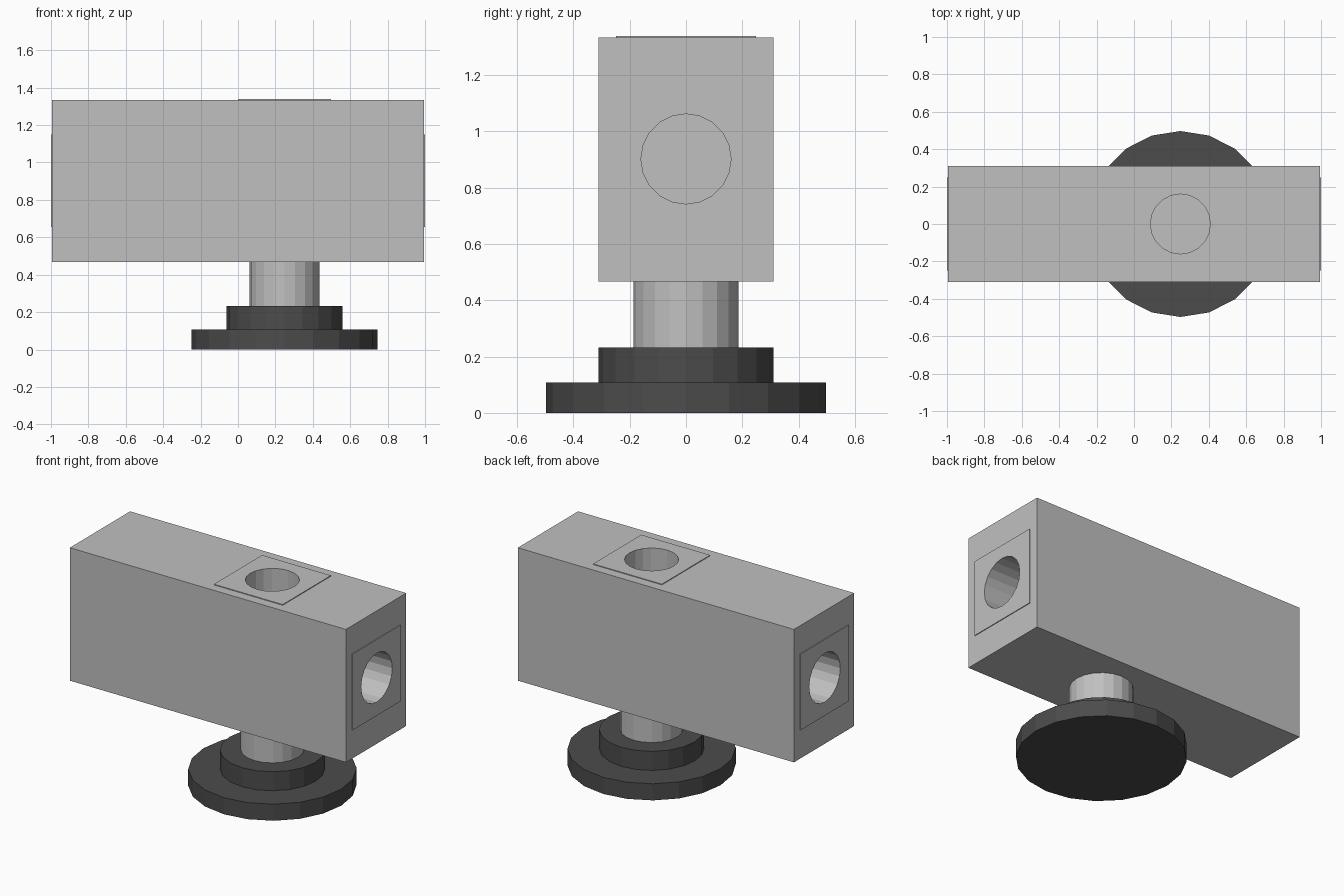
import bpy
from math import pi

cube = bpy.data.objects.get("Cube")
if cube:
    bpy.data.objects.remove(cube, do_unlink=True)


def material(name, value):
    m = bpy.data.materials.new(name)
    m.use_nodes = True
    col = (value, value, value, 1)
    m.diffuse_color = col
    m.node_tree.nodes["Principled BSDF"].inputs["Base Color"].default_value = col
    return m


light = material("light grey", 0.53)
dark = material("dark grey", 0.072)


def box(name, centre, size, mat):
    bpy.ops.mesh.primitive_cube_add(size=1, location=centre)
    o = bpy.context.object
    o.name, o.scale = name, size
    bpy.ops.object.transform_apply(location=False, rotation=False, scale=True)
    o.data.materials.append(mat)
    return o


def disc(name, centre, radius, depth, mat, rotation=(0, 0, 0)):
    bpy.ops.mesh.primitive_cylinder_add(vertices=20, radius=radius, depth=depth,
                                        location=centre, rotation=rotation)
    o = bpy.context.object
    o.name = name
    o.data.materials.append(mat)
    return o


def cut(target, cutter):
    mod = target.modifiers.new("port hole", 'BOOLEAN')
    mod.operation, mod.solver, mod.object = 'DIFFERENCE', 'EXACT', cutter
    bpy.context.view_layer.objects.active = target
    bpy.ops.object.modifier_apply(modifier=mod.name)


STEM_X, PORT_Z = 0.248, 0.902
BOTTOM, TOP, END = 0.467, 1.333, 0.995
PLATE, THICK, HOLE, DEPTH = 0.496, 0.005, 0.16, 0.25

# Main block
body = box("body", (0, 0, (BOTTOM + TOP) / 2), (2 * END, 0.62, TOP - BOTTOM), light)


# Raised port plates, each with a blind round hole running into the block
def port(name, centre, size, rotation):
    plate = box(name + "_plate", centre, size, light)
    cutter = disc(name + "_cutter", centre, HOLE, 2 * DEPTH, light, rotation)
    cut(body, cutter)
    cut(plate, cutter)
    bpy.data.objects.remove(cutter, do_unlink=True)


for name, side in (("left_port", 1), ("right_port", -1)):
    port(name, (side * (END + THICK / 2), 0, PORT_Z), (THICK, PLATE, PLATE), (0, pi / 2, 0))
port("top_port", (STEM_X, 0, TOP + THICK / 2), (PLATE, PLATE, THICK), (0, 0, 0))

# Stem, collar and foot
for name, radius, low, high, mat in (("stem", 0.187, 0.232, BOTTOM, light),
                                     ("collar", 0.31, 0.108, 0.232, dark),
                                     ("foot", 0.497, 0, 0.108, dark)):
    disc(name, (STEM_X, 0, (low + high) / 2), radius, high - low, mat)
